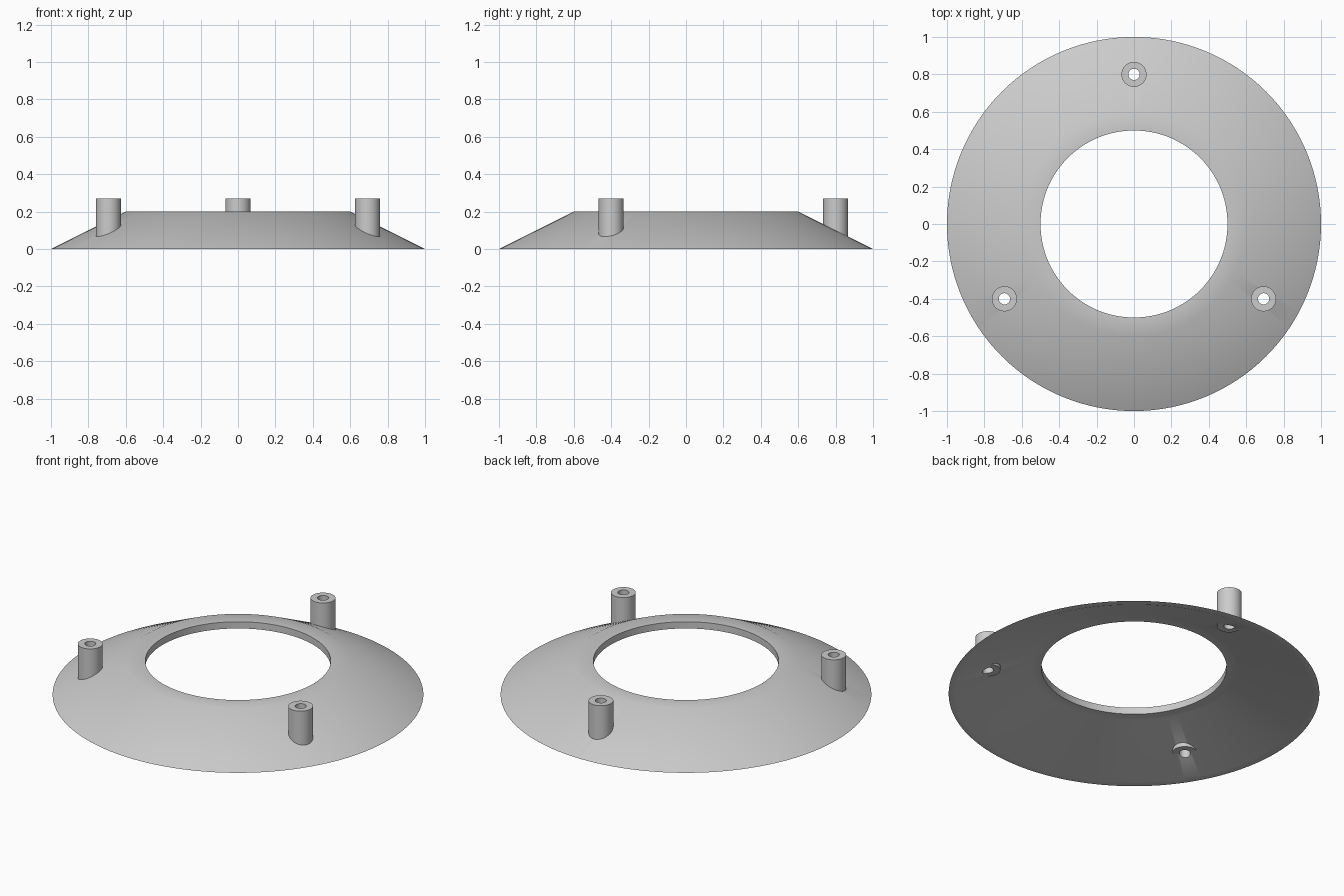
import bpy
import bmesh
from math import radians, cos, sin, tau

cube = bpy.data.objects.get("Cube")
if cube:
    bpy.data.objects.remove(cube, do_unlink=True)

grey = bpy.data.materials.new("light grey")
grey.use_nodes = True
COLOR = (0.6, 0.6, 0.6, 1)
grey.diffuse_color = COLOR
grey.node_tree.nodes["Principled BSDF"].inputs["Base Color"].default_value = COLOR


def revolve(name, profile, segments, location=(0, 0, 0)):
    """Turn a closed (radius, height) profile about the z axis."""
    bm = bmesh.new()
    rings = [[bm.verts.new((r * cos(tau * i / segments), r * sin(tau * i / segments), z))
              for i in range(segments)] for r, z in profile]
    for a, b in zip(rings, rings[1:] + rings[:1]):
        for i in range(segments):
            j = (i + 1) % segments
            bm.faces.new((a[i], a[j], b[j], b[i]))
    bmesh.ops.recalc_face_normals(bm, faces=bm.faces)
    mesh = bpy.data.meshes.new(name)
    bm.to_mesh(mesh)
    bm.free()
    mesh.materials.append(grey)
    obj = bpy.data.objects.new(name, mesh)
    obj.location = location
    bpy.context.collection.objects.link(obj)
    return obj


def smooth(obj):
    bpy.ops.object.select_all(action="DESELECT")
    obj.select_set(True)
    bpy.context.view_layer.objects.active = obj
    bpy.ops.object.shade_smooth_by_angle(angle=radians(30))


# Hollow conical ring with a flat inner lip
WALL = 0.04
ring = revolve("conical_ring", [
    (1, 0), (0.6, 0.2), (0.5, 0.2),
    (0.5, 0.2 - WALL), (0.6 - WALL, 0.2 - WALL), (1 - WALL, 0)], 128)

# Three tubular posts, with their bores drilled through the ring
BORE, POST, BASE, TOP = 0.03, 0.067, 0.065, 0.27
posts = {"back_post": 90, "right_post": 210, "left_post": 330}
for name, angle in posts.items():
    x, y = 0.8 * cos(radians(angle)), 0.8 * sin(radians(angle))
    smooth(revolve(name, [(POST, BASE), (POST, TOP), (BORE, TOP), (BORE, BASE)],
                   48, (x, y, 0)))
    bpy.ops.mesh.primitive_cylinder_add(vertices=48, radius=BORE, depth=1, location=(x, y, 0))
    drill = bpy.context.object
    drill.name = name + "_drill"
    drill.data.materials.append(grey)
    cut = ring.modifiers.new("bore", "BOOLEAN")
    cut.operation = "DIFFERENCE"
    cut.solver = "EXACT"
    cut.object = drill
    bpy.context.view_layer.objects.active = ring
    bpy.ops.object.modifier_apply(modifier=cut.name)
    bpy.data.objects.remove(drill, do_unlink=True)
smooth(ring)
